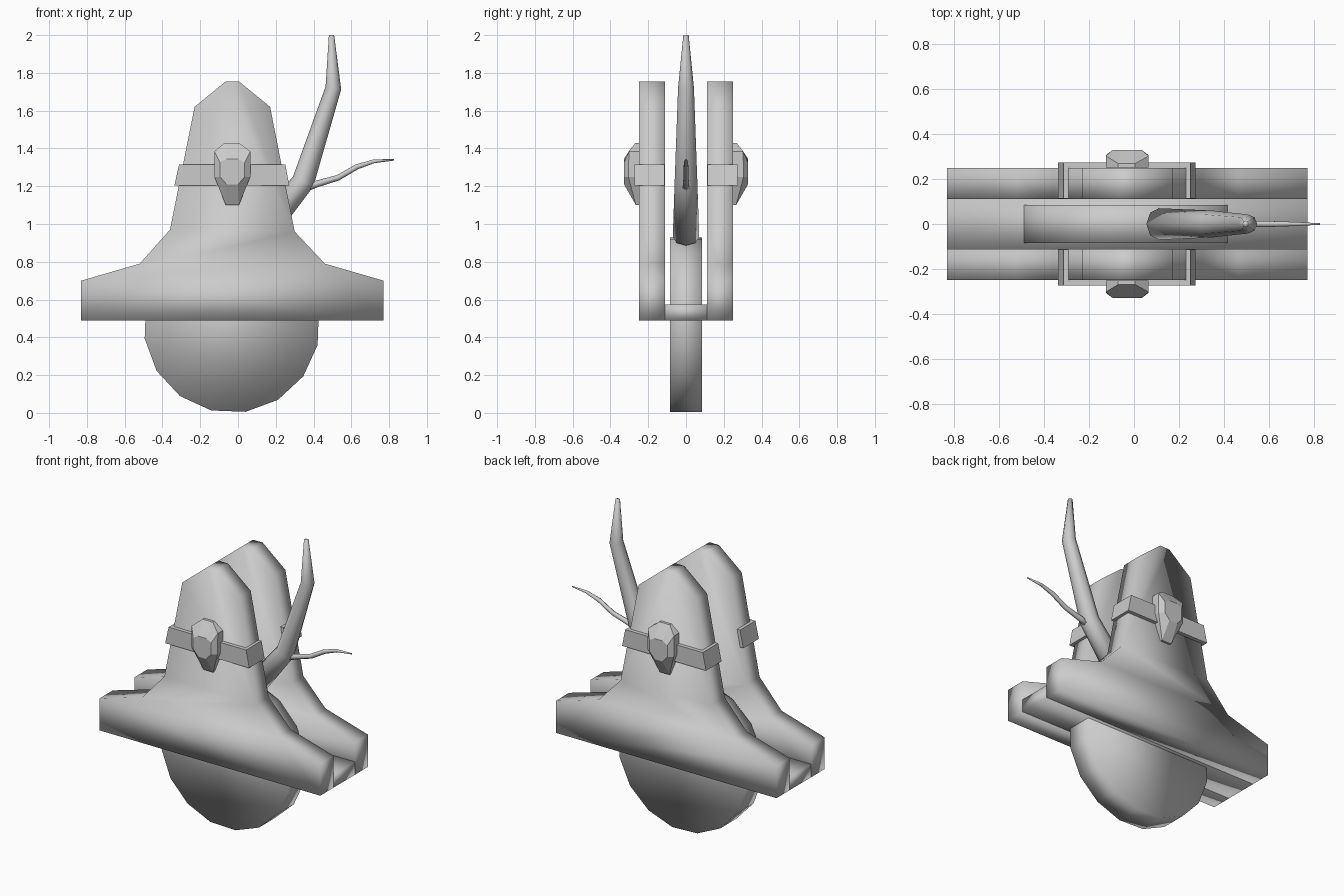
import bpy, bmesh
from math import sin, cos, pi, radians
from mathutils import Vector

if "Cube" in bpy.data.objects:
    bpy.data.objects.remove(bpy.data.objects["Cube"])


def loft(name, rings, smooth=True):
    """Skin a list of equal-length closed rings and cap both ends."""
    bm = bmesh.new()
    vs = [[bm.verts.new(p) for p in r] for r in rings]
    n = len(rings[0])
    for a, b in zip(vs, vs[1:]):
        for i in range(n):
            j = (i + 1) % n
            bm.faces.new((a[i], a[j], b[j], b[i]))
    bm.faces.new(vs[0][::-1])
    bm.faces.new(vs[-1])
    bmesh.ops.recalc_face_normals(bm, faces=bm.faces)
    for f in bm.faces:
        f.smooth = smooth
    me = bpy.data.meshes.new(name)
    bm.to_mesh(me)
    bm.free()
    ob = bpy.data.objects.new(name, me)
    bpy.context.collection.objects.link(ob)
    return ob


def slab(name, profile, y0, y1):
    """Extrude an xz profile along y."""
    return loft(name, [[(x, y, z) for x, z in profile] for y in (y0, y1)])


def tube(name, path, sides=8):
    """Tapered tube along points (x, z, radius) lying in the y = 0 plane."""
    pts = [Vector((x, 0, z)) for x, z, r in path]
    rings = []
    for i, p in enumerate(pts):
        t = (pts[min(i + 1, len(pts) - 1)] - pts[max(i - 1, 0)]).normalized()
        side = Vector((t.z, 0, -t.x))
        r = path[i][2]
        rings.append([p + r * (cos(2 * pi * k / sides) * side
                               + sin(2 * pi * k / sides) * Vector((0, 1, 0)))
                      for k in range(sides)])
    return loft(name, rings)


# Bell-shaped side plate outline, strap and gem outlines
plate = [(-.83, .49), (.77, .49), (.77, .70), (.46, .79), (.30, .96), (.17, 1.62),
         (.005, 1.755), (-.065, 1.755), (-.23, 1.62), (-.36, .97), (-.52, .79), (-.83, .70)]
gem = [(-.07, 1.43), (.005, 1.43), (.065, 1.385), (.065, 1.25),
       (.005, 1.10), (-.065, 1.10), (-.125, 1.25), (-.125, 1.385)]
gem_depth = [.268, .268, .302, .305, .265, .265, .305, .302]
gem_face = [(-.06, 1.345), (0, 1.345), (.035, 1.325), (.035, 1.25),
            (0, 1.21), (-.06, 1.21), (-.095, 1.25), (-.095, 1.325)]

for side, s in (("front", -1), ("back", 1)):
    slab(side + "_plate", plate, s * .111, s * .248)

    # U-shaped strap following the taper of the plate
    rings = []
    for z, xl, xr in ((1.203, -.337, .272), (1.315, -.312, .25)):
        t = .032
        u = [(xl, .113), (xl, .273), (xr, .273), (xr, .113),
             (xr - t, .113), (xr - t, .24), (xl + t, .24), (xl + t, .113)]
        rings.append([(x, s * y, z) for x, y in u])
    ob = loft(side + "_strap", rings, False)

    # Faceted gem on the strap
    loft(side + "_gem", [
        [(x, s * .25, z) for x, z in gem],
        [(x, s * d, z) for (x, z), d in zip(gem, gem_depth)],
        [(x, s * .328, z) for x, z in gem_face]], False)

# Floor joining the plates
slab("base_floor", [(-.83, .49), (.77, .49), (.77, .575), (-.83, .575)], -.111, .111)

# Wheel between the plates
wheel = [(-.033 + .467 * cos(radians(-80.9 + 22.5 * k)),
          .467 + .467 * sin(radians(-80.9 + 22.5 * k))) for k in range(16)]
slab("wheel", wheel, -.085, .085)

# Branch and its twig
tube("branch", [(.11, .93, .07), (.345, 1.225, .06), (.505, 1.72, .042), (.495, 2.0, .014)])
tube("twig", [(.35, 1.19, .022), (.42, 1.213, .018), (.53, 1.245, .015), (.63, 1.303, .014),
              (.72, 1.332, .010), (.825, 1.34, .004)], 6)
